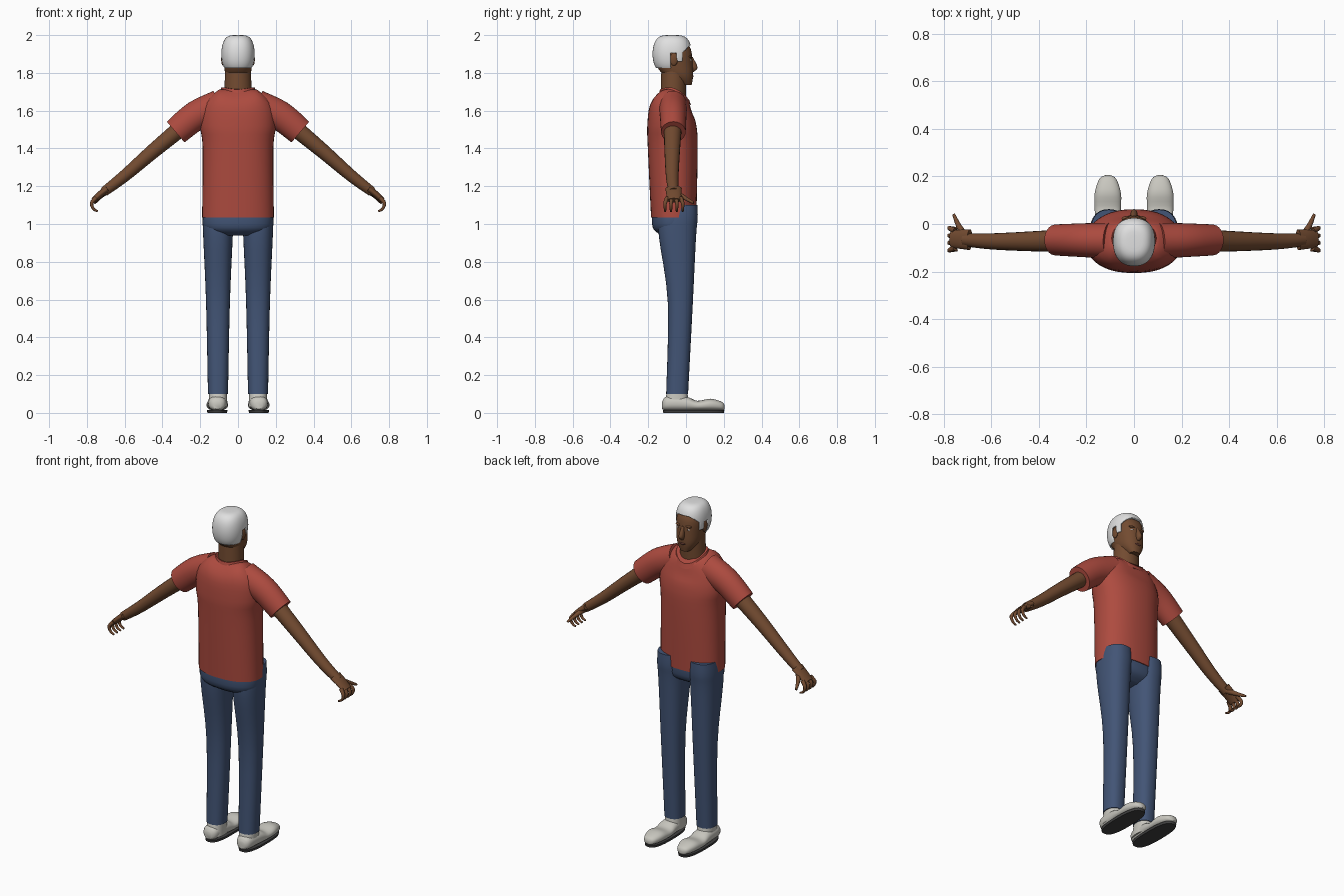
import bpy
import bmesh
import math
from mathutils import Vector

if "Cube" in bpy.data.objects:
    bpy.data.objects.remove(bpy.data.objects["Cube"])

ACROSS, FORWARD, UP = Vector((1, 0, 0)), Vector((0, 1, 0)), Vector((0, 0, 1))


def make_material(name, red, green, blue):
    material = bpy.data.materials.new(name)
    material.use_nodes = True
    material.diffuse_color = (red, green, blue, 1)
    shader = material.node_tree.nodes["Principled BSDF"]
    shader.inputs["Base Color"].default_value = (red, green, blue, 1)
    shader.inputs["Roughness"].default_value = .8
    return material


SKIN = make_material("brown skin", .17, .07, .03)
LIPS = make_material("dark lips", .12, .04, .03)
CLOTH = make_material("red cloth", .42, .07, .05)
DENIM = make_material("blue denim", .055, .09, .18)
WHITE = make_material("white hair", .75, .75, .75)
CANVAS = make_material("off white canvas", .58, .57, .52)
RUBBER = make_material("dark rubber", .05, .05, .05)
BLACK = make_material("black pupil", .01, .01, .01)


def finish(name, bm, material, mirror=False):
    """Turn the bmesh into a smooth shaded object, mirrored when paired."""
    bmesh.ops.recalc_face_normals(bm, faces=bm.faces[:])
    mesh = bpy.data.meshes.new(name)
    bm.to_mesh(mesh)
    bm.free()
    mesh.materials.append(material)
    obj = bpy.data.objects.new(name, mesh)
    bpy.context.scene.collection.objects.link(obj)
    bpy.ops.object.select_all(action="DESELECT")
    obj.select_set(True)
    bpy.context.view_layer.objects.active = obj
    bpy.ops.object.shade_smooth_by_angle(angle=math.radians(50))
    if mirror:
        obj.modifiers.new("Mirror", "MIRROR")
    return obj


def spline(keys, steps):
    """Fill in values along a smooth curve through the keys."""
    keys = [Vector(key) for key in keys]
    padded = [keys[0]] + keys + [keys[-1]]
    filled = []
    for before, start, end, after in zip(padded, padded[1:], padded[2:], padded[3:]):
        for step in range(steps):
            t = step / steps
            leave, arrive = (end - before) / 2, (after - start) / 2
            ease = t * t * (3 - 2 * t)
            filled.append(start.lerp(end, ease) + leave * (t * (1 - t) ** 2)
                          - arrive * (t * t * (1 - t)))
    return filled + [keys[-1]]


def bridge(bm, sections, power, sides):
    """Join rounded cross-sections, each a centre and two half axes."""
    rings = []
    for centre, u, v in sections:
        ring = []
        for k in range(sides):
            angle = math.tau * k / sides
            c, s = math.cos(angle), math.sin(angle)
            c = math.copysign(abs(c) ** (2 / power), c)
            s = math.copysign(abs(s) ** (2 / power), s)
            ring.append(bm.verts.new(centre + u * c + v * s))
        rings.append(ring)
    for low, high in zip(rings, rings[1:]):
        for k in range(sides):
            bm.faces.new((low[k], low[k - 1], high[k - 1], high[k]))
    bm.faces.new(rings[0])
    bm.faces.new(rings[-1])


def loft(rows, x=0, depth_axis=FORWARD, power=2.3, sides=40, steps=4):
    """Rows hold y, z, half width and half depth."""
    bm = bmesh.new()
    sections = [(Vector((x, y, z)), ACROSS * width, depth_axis * depth)
                for y, z, width, depth in spline(rows, steps)]
    bridge(bm, sections, power, sides)
    return bm


def limb(bm, points, start_radius, end_radius, flatten=1, sides=20):
    """Sweep a tapering tube through the points."""
    path = spline(points, 4)
    last = len(path) - 1
    sections = []
    for i, point in enumerate(path):
        along = (path[min(i + 1, last)] - path[max(i - 1, 0)]).normalized()
        u = along.cross(FORWARD).normalized()
        radius = start_radius + (end_radius - start_radius) * i / last
        sections.append((point, u * radius, u.cross(along) * radius * flatten))
    bridge(bm, sections, 2, sides)
    return bm


def blob(name, location, size, material, mirror=True):
    bm = bmesh.new()
    bmesh.ops.create_uvsphere(bm, u_segments=20, v_segments=12, radius=1)
    bmesh.ops.scale(bm, vec=size, verts=bm.verts)
    bmesh.ops.translate(bm, vec=location, verts=bm.verts)
    finish(name, bm, material, mirror)


def slope_neckline(bm):
    """Dip the neckline at front and back and raise it over the shoulders."""
    for vert in bm.verts:
        x, y, z = vert.co
        amount = max(0, (z - 1.55) / .15)
        vert.co.z += amount * (4 * min(x * x, .01) - .02 - .35 * (y + .06))
    return bm


# Shirt
body = loft([(-.065, 1.035, .19, .12), (-.07, 1.4, .187, .132), (-.075, 1.52, .2, .13),
             (-.08, 1.62, .18, .11), (-.06, 1.695, .09, .075)])
finish("shirt_body", slope_neckline(body), CLOTH)
collar = loft([(-.06, 1.67, .1, .087), (-.06, 1.705, .09, .077)], power=2)
finish("collar", slope_neckline(collar), CLOTH)
sleeve_path = [(.1, -.07, 1.625), (.22, -.068, 1.575), (.33, -.067, 1.487)]
finish("sleeves", limb(bmesh.new(), sleeve_path, .085, .072, .9, 32), CLOTH, True)

# Trousers
seat = loft([(-.07, .94, .12, .06), (-.066, .98, .18, .11), (-.064, 1.07, .185, .115)])
finish("trouser_seat", seat, DENIM)
legs = loft([(-.047, .1, .053, .058), (-.03, .58, .063, .066), (-.045, .93, .078, .098),
             (-.04, 1.03, .081, .102), (-.03, 1.1, .075, .09)], x=.106)
finish("trouser_legs", legs, DENIM, True)

# Shoes
uppers = loft([(-.126, .04, .02, .02), (-.1, .05, .045, .038), (0, .048, .052, .038),
               (.06, .038, .055, .026), (.13, .043, .055, .032), (.19, .036, .035, .022),
               (.205, .03, .01, .01)], x=.11, depth_axis=UP)
finish("shoe_uppers", uppers, CANVAS, True)
ankles = loft([(-.05, .03, .05, .07), (-.047, .105, .048, .054)], x=.106)
finish("shoe_ankles", ankles, CANVAS, True)
soles = loft([(.04, 0, .052, .16), (.04, .014, .054, .163)], x=.11, power=2.7, steps=1)
finish("shoe_soles", soles, RUBBER, True)

# Arms and hands
arm_path = [(.3, -.07, 1.51), (.45, -.073, 1.385), (.6, -.073, 1.255), (.71, -.067, 1.17)]
finish("arms", limb(bmesh.new(), arm_path, .046, .025, 1.05), SKIN, True)
palm_path = [(.69, -.066, 1.187), (.73, -.064, 1.157), (.765, -.064, 1.125)]
finish("palms", limb(bmesh.new(), palm_path, .019, .016, 2.3), SKIN, True)
fingers = bmesh.new()
for k in range(4):
    y = -.1 + .024 * k
    spread = .007 * (k - 1.5)
    limb(fingers, [(.752, y, 1.138), (.775, y + spread, 1.11), (.765, y + spread, 1.08),
                   (.742, y + spread, 1.067)], .012, .005, sides=10)
finish("fingers", fingers, SKIN, True)
thumb_path = [(.705, -.055, 1.168), (.735, -.01, 1.14), (.757, .04, 1.112)]
finish("thumbs", limb(bmesh.new(), thumb_path, .017, .006), SKIN, True)

# Neck and head
neck = loft([(-.07, 1.6, .075, .067), (-.063, 1.83, .068, .067)], power=2)
finish("neck", neck, SKIN)
head = loft([(0, 1.735, .03, .03), (-.035, 1.78, .062, .072), (-.06, 1.84, .074, .096),
             (-.07, 1.93, .077, .094), (-.07, 1.98, .04, .05)])
finish("head", head, SKIN)

# Hair: a rounded cap trimmed to the hairline, with sideburns before the ears
cap_rows = []
for k in range(-10, 16):
    swell = math.sqrt(math.cos(k / 10))
    cap_rows.append((-.073, 1.9 + .1 * math.sin(k / 10), .088 * swell, .104 * swell))
cap = loft(cap_rows, sides=100)


def is_hair(spot):
    if spot.z > 1.905:
        return spot.z > 1.945 or spot.y < spot.z - 1.925
    nape = spot.y < -.083 and spot.z > 1.825
    sideburn = -.047 < spot.y < -.02 and spot.z > 1.86
    return nape or sideburn


bare = [face for face in cap.faces if not is_hair(face.calc_center_median())]
bmesh.ops.delete(cap, geom=bare, context="FACES")
hair = finish("hair", cap, WHITE)
thickness = hair.modifiers.new("Thickness", "SOLIDIFY")
thickness.thickness = .01
thickness.offset = -1

# Face
nose = loft([(.027, 1.885, .008, .008), (.038, 1.83, .015, .023), (.032, 1.806, .008, .01)])
finish("nose", nose, SKIN)
blob("eyes", (.03, .019, 1.868), (.013, .01, .007), WHITE)
blob("pupils", (.029, .026, 1.868), (.005, .004, .006), BLACK)
blob("brow_ridges", (.03, .022, 1.886), (.022, .011, .007), SKIN)
blob("lips", (0, .03, 1.782), (.024, .01, .008), LIPS, False)
blob("chin", (0, .012, 1.755), (.028, .02, .016), SKIN, False)
blob("ears", (.079, -.064, 1.872), (.01, .021, .034), SKIN)
